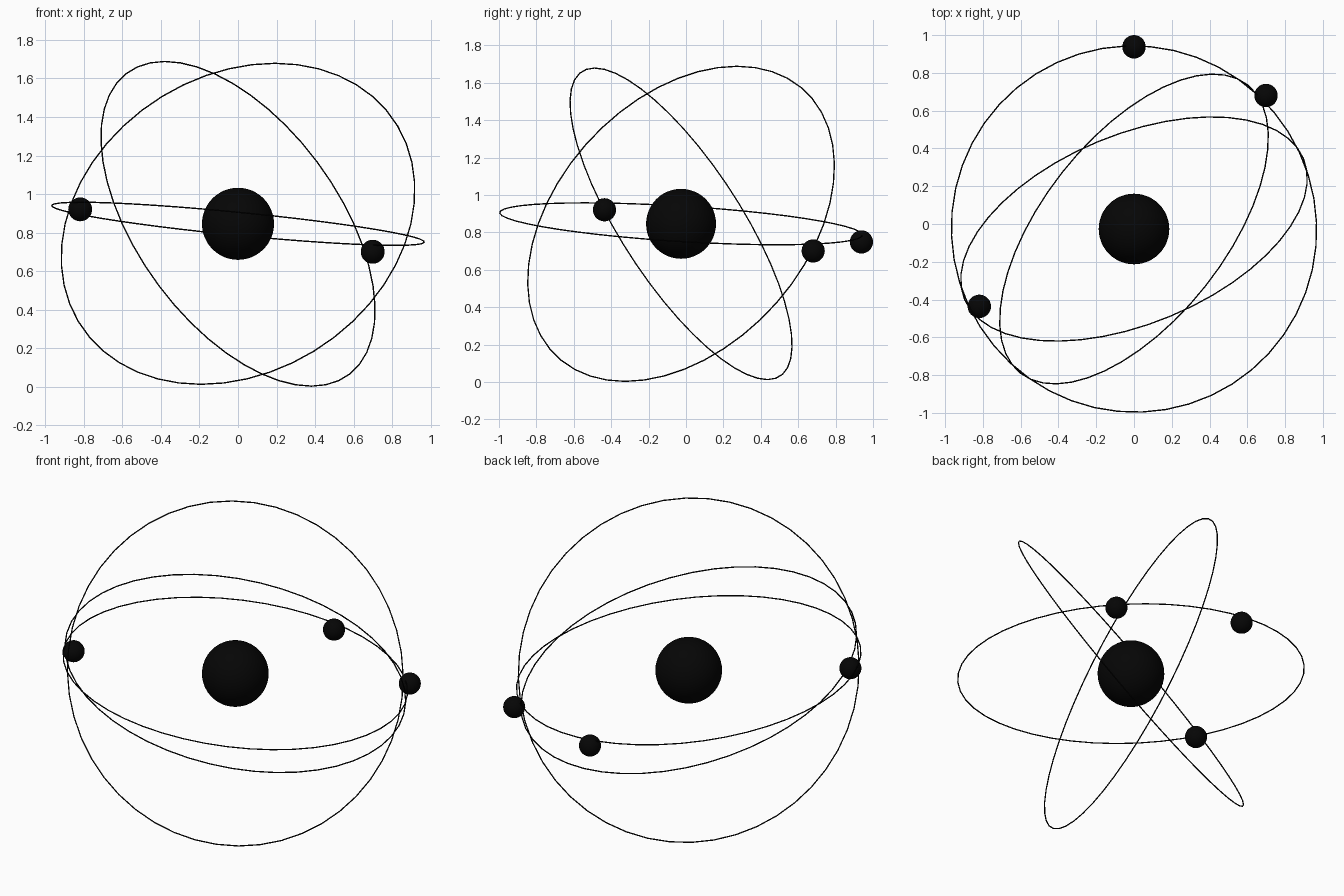
import bpy
from mathutils import Vector

if "Cube" in bpy.data.objects:
    bpy.data.objects.remove(bpy.data.objects["Cube"])

CENTRE = Vector((0.0, -0.0265, 0.846))
RING_RADIUS = 0.9715
TUBE_RADIUS = 0.0036

black = bpy.data.materials.new("black")
black.diffuse_color = (0.0017, 0.0017, 0.0017, 1.0)
black.use_nodes = True
black.node_tree.nodes["Principled BSDF"].inputs["Base Color"].default_value = black.diffuse_color


def finish(name):
    obj = bpy.context.object
    obj.name = name
    obj.data.materials.append(black)
    bpy.ops.object.shade_smooth()
    return obj


def ball(name, location, radius, segments, rings):
    bpy.ops.mesh.primitive_uv_sphere_add(
        segments=segments, ring_count=rings, radius=radius, location=location)
    return finish(name)


def orbit(name, normal):
    # thin ring lying in the plane with the given normal
    turn = Vector(normal).to_track_quat('Z', 'Y').to_euler()
    bpy.ops.mesh.primitive_torus_add(
        major_segments=48, minor_segments=8, major_radius=RING_RADIUS,
        minor_radius=TUBE_RADIUS, location=CENTRE, rotation=turn)
    return finish(name)


# central ball
ball("nucleus", CENTRE, 0.187, 48, 24)

# three tilted rings
orbit("flat_orbit", (0.098, 0.062, 1.0))
orbit("left_leaning_orbit", (0.681, -0.536, 0.498))
orbit("right_leaning_orbit", (-0.329, 0.792, 0.515))

# small balls travelling on the rings
for name, place in (("electron_back", (0.0, 0.938, 0.749)),
                    ("electron_right", (0.699, 0.680, 0.701)),
                    ("electron_left", (-0.819, -0.436, 0.921))):
    ball(name, place, 0.062, 32, 16)
